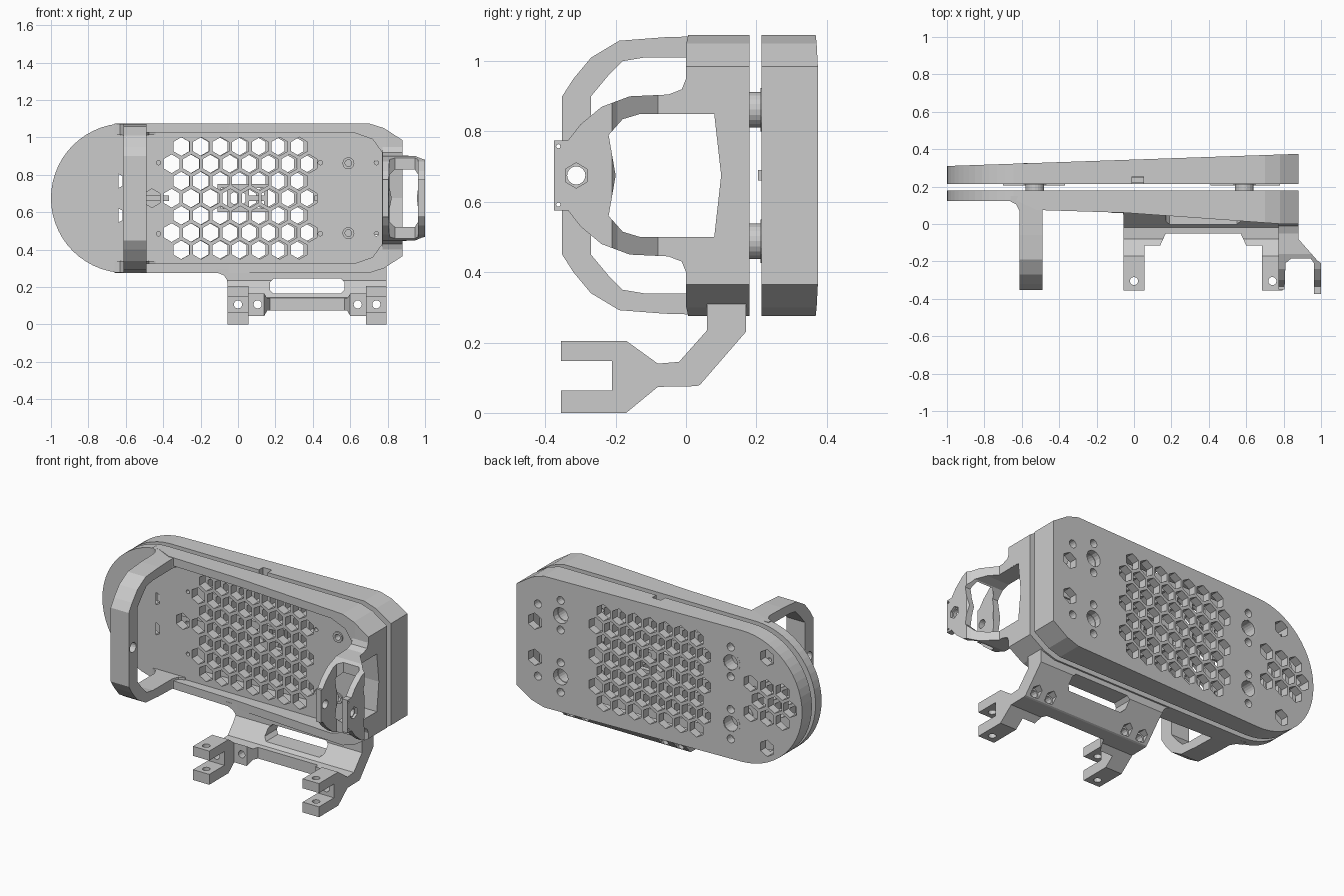
import bpy, bmesh, math

if "Cube" in bpy.data.objects:
    bpy.data.objects.remove(bpy.data.objects["Cube"])

ZC = 0.675  # height of the body's mid line


def prism(name, polys, axis, a, b):
    """Extrude one or more closed 2D outlines from a to b along an axis."""
    bm = bmesh.new()
    for pts in polys:
        area = sum(p[0] * q[1] - q[0] * p[1] for p, q in zip(pts, pts[1:] + pts[:1]))
        if (area < 0) != (axis == 'y'):  # keep all outlines wound outward
            pts = pts[::-1]

        def co(p, t):
            return {'x': (t, p[0], p[1]), 'y': (p[0], t, p[1]), 'z': (p[0], p[1], t)}[axis]
        lo = [bm.verts.new(co(p, a)) for p in pts]
        hi = [bm.verts.new(co(p, b)) for p in pts]
        bm.faces.new(lo[::-1])
        bm.faces.new(hi)
        n = len(pts)
        for i in range(n):
            bm.faces.new((lo[i], lo[(i + 1) % n], hi[(i + 1) % n], hi[i]))
    me = bpy.data.meshes.new(name)
    bm.to_mesh(me)
    bm.free()
    ob = bpy.data.objects.new(name, me)
    bpy.context.collection.objects.link(ob)
    return ob


def boolean(ob, op, *others):
    for o in others:
        m = ob.modifiers.new("cut", 'BOOLEAN')
        m.operation, m.solver, m.object = op, 'EXACT', o
        bpy.context.view_layer.objects.active = ob
        bpy.ops.object.modifier_apply(modifier=m.name)
        bpy.data.objects.remove(o, do_unlink=True)
    return ob


def ngon(cx, cy, r, n):
    return [(cx + r * math.cos(math.pi / 2 + 2 * math.pi * k / n),
             cy + r * math.sin(math.pi / 2 + 2 * math.pi * k / n)) for k in range(n)]


def rect(x0, x1, y0, y1):
    return [(x0, y0), (x1, y0), (x1, y1), (x0, y1)]


def sym(pts):
    """Mirror an upper-half outline about the mid height."""
    return pts + [(p, 2 * ZC - z) for p, z in reversed(pts) if abs(z - ZC) > 1e-6]


def body_outline(d):
    """Round left end, chamfered right end, inset by d."""
    r, n = 0.4 - d, 14
    arc = [(-0.6 - r * math.cos(math.pi / 2 * k / n), ZC + r * math.sin(math.pi / 2 * k / n))
           for k in range(n + 1)]
    return sym(arc + [(0.70, ZC + r), (0.78 - d * .4, 1.05 - d), (0.88 - d, 0.985 - d * .6)])


def hex_field(pitch):
    out = []
    for k in range(-3, 4):
        for i in range(8 - k % 2):
            out.append(ngon(-0.355 + pitch * (i + 0.5 * (k % 2)), ZC + k * 0.092, 0.05, 6))
    ends = [(-.92, 0), (-.82, 0), (-.715, 0), (-.87, 1), (-.77, 1), (-.66, 1), (-.87, -1),
            (-.77, -1), (-.66, -1), (-.77, 3), (-.77, -3)]
    return out + [ngon(x, ZC + k * 0.092, 0.05, 6) for x, k in ends]


def mirrored_holes(items, n=12):
    return [ngon(x, ZC + s * dz, r, n) for x, dz, r in items for s in (1, -1)]


# Front tray: floor plate and tapering rim, then the perforations
rim_side = [(-1.1, .122), (-.62, .122), (-.52, .075), (-.05, .06), (.79, 0), (.95, 0), (.95, .125),
            (-1.1, .125)]
recess = sym([(-.64, 1.025), (.62, 1.025), (.72, .99), (.77, .92)])
rim = prism("front_rim", [body_outline(0)], 'y', -0.05, 0.15)
boolean(rim, 'INTERSECT', prism("c", [rim_side], 'z', 0.1, 1.3))
boolean(rim, 'DIFFERENCE',
        prism("c", [recess], 'y', -0.2, 0.2),
        prism("c", [[(-.2, .852), (.08, .852), (.1, ZC), (.08, .498), (-.2, .498)]], 'x', .7, 1))
floor = prism("front_floor", [body_outline(0)], 'y', 0.1245, 0.18)
boolean(floor, 'DIFFERENCE',
        prism("c", hex_field(0.105) + [ngon(-.46, ZC, .05, 6)], 'y', 0.05, 0.3),
        prism("c", mirrored_holes([(.44, .19, .012), (.74, .19, .012), (-.425, .19, .012),
                                   (-.69, .19, .012), (.59, .187, .03)]), 'y', 0.05, 0.3))

# Rear shell: sloping back face, hollow inside
rear = prism("rear_shell", [body_outline(0)], 'y', 0.215, 0.45)


def slope(t):
    return [(-1.1, 0), (1, 0), (1, .379 - t), (-1.1, .3065 - t)]


boolean(rear, 'INTERSECT', prism("c", [slope(0)], 'z', 0, 1.3))
cavity = prism("c", [body_outline(.045)], 'y', 0.1, 0.45)
boolean(cavity, 'INTERSECT', prism("c", [slope(.05)], 'z', 0, 1.3))
boolean(rear, 'DIFFERENCE', cavity,
        prism("c", hex_field(0.102) + mirrored_holes([(.76, .11, .05)], 6)
              + mirrored_holes([(.59, .187, .048), (-.53, .187, .048), (.59, .28, .024),
                                (.59, .10, .024), (-.53, .28, .024), (-.53, .10, .024),
                                (.74, .22, .024)], 16), 'y', 0.2, 0.5),
        prism("c", [rect(-.01, .05, .2, .255)], 'z', 1.0, 1.2))

# Standoffs between the two shells
for x in (-.53, .59):
    for z in (ZC - .187, ZC + .187):
        boss = prism("standoff", [ngon(x, z, .062, 20)], 'y', 0.212, 0.325)
        boolean(boss, 'DIFFERENCE', prism("c", [ngon(x, z, .045, 20)], 'y', 0.25, 0.5))
        prism("standoff_neck", [ngon(x, z, .05, 20)], 'y', 0.175, 0.23)
        if x > 0:
            ring = prism("screw_collar", [ngon(x, z, .032, 12)], 'y', 0.115, 0.18)
            boolean(ring, 'DIFFERENCE', prism("c", [ngon(x, z, .018, 12)], 'y', 0, 0.17))

# Thin spacer strips and centre clip inside the gap
for x0, x1 in ((-.7, -.37), (.41, .78)):
    prism("spacer_strip", [rect(x0, x1, ZC - .015, ZC + .015)], 'y', 0.205, 0.217)
clip = prism("centre_clip", [rect(-.11, .16, .6, .75)], 'y', 0.22, 0.25)
boolean(clip, 'DIFFERENCE', prism("c", [ngon(.0, ZC, .045, 6), rect(-.09, -.06, .62, .73),
                                        rect(.06, .14, .62, .66), rect(.06, .14, .69, .73)], 'y', .1, .4))

# Left hand loop
outer = [(.15, 1.074), (-.06, 1.068), (-.19, 1.058), (-.27, 1.01), (-.32, .95), (-.352, .9)]
inner = [(.15, 1.012), (-.12, 1.01), (-.18, 1.0), (-.22, .96), (-.27, .9)]
low_outer = [(y, 2 * ZC - z) for y, z in reversed(outer)]
low_inner = [(y, 2 * ZC - z) for y, z in inner]
loop = prism("hand_loop", [outer + low_outer + low_inner + inner[::-1]], 'x', -.7, -.4)
strip = [(-.66, .12), (-.63, .105), (-.612, .07), (-.612, -.4), (-.49, -.4), (-.49, .07),
         (-.475, .105), (-.44, .12), (-.44, .15), (-.66, .15)]
boolean(loop, 'INTERSECT', prism("c", [strip], 'z', 0, 1.3))
boolean(loop, 'DIFFERENCE', prism("c", [ngon(-.312, ZC, .03, 16)], 'x', -.8, -.3))

# Right pivot bracket: U-shaped from the side, forked from above
outer = [(.09, .95), (0, .95), (-.012, .92), (-.05, .905), (-.16, .9), (-.24, .87), (-.3, .82),
         (-.335, .775), (-.375, .775)]
inner = [(.09, .85), (-.13, .85), (-.18, .835), (-.22, .79)]
low_outer = [(y, 2 * ZC - z) for y, z in reversed(outer)]
low_inner = [(y, 2 * ZC - z) for y, z in inner]
bracket = prism("pivot_bracket",
                [outer + low_outer + low_inner + [(-.2, ZC)] + inner[::-1]], 'x', .7, 1.1)
fork = [(.879, .1), (.879, -.08), (.98, -.195), (1, -.21), (1, -.4), (.963, -.4), (.963, -.21),
        (.945, -.185), (.84, -.185), (.81, -.21), (.805, -.35), (.772, -.35), (.772, .1)]
boolean(bracket, 'INTERSECT', prism("c", [fork], 'z', 0, 1.3))
boolean(bracket, 'DIFFERENCE',
        prism("c", [ngon(-.312, ZC, .026, 16)], 'x', .7, 1.1),
        prism("c", [ngon(-.312, ZC, .036, 6)], 'x', .985, 1.1),
        prism("c", [ngon(-.363, ZC + s * .083, .006, 8) for s in (1, -1)], 'x', .9, 1.1))

# Lower mounting arm with two forked feet
profile = [(.17, .31), (.17, .23), (.04, .08), (.03, .076), (-.08, .074), (-.17, 0), (-.355, 0),
           (-.355, .063), (-.21, .063), (-.21, .147), (-.355, .147), (-.355, .205), (-.17, .205),
           (-.08, .14), (-.02, .145), (.06, .235), (.06, .31)]
arm = prism("mounting_arm", [profile], 'x', -.055, .795)
between = [(.055, -.5), (.055, -.115), (.14, -.115), (.17, -.05), (.57, -.05), (.6, -.115),
           (.685, -.115), (.685, -.5)]
slot = [(.17, .185), (.19, .165), (.55, .165), (.57, .185), (.57, .225), (.55, .245),
        (.19, .245), (.17, .225)]
boolean(arm, 'DIFFERENCE',
        prism("c", [between], 'z', -.1, .5),
        prism("c", [slot], 'y', -.045, .3),
        prism("c", [ngon(x, .107, .022, 12) for x in (0, .105, .64, .74)], 'y', -.25, .3),
        prism("c", [ngon(x, .107, .034, 6) for x in (0, .105, .64, .74)], 'y', .045, .3),
        prism("c", [ngon(x, -.305, .022, 12) for x in (0, .74)], 'z', -.1, .4))
fillet = prism("arm_fillet", [[(-.054, .2), (-.054, .3), (-.12, .3), (-.11, .276), (-.075, .262),
                               (-.06, .24)]], 'y', 0, .3)
boolean(fillet, 'INTERSECT', prism("c", [profile], 'x', -.5, .5))
